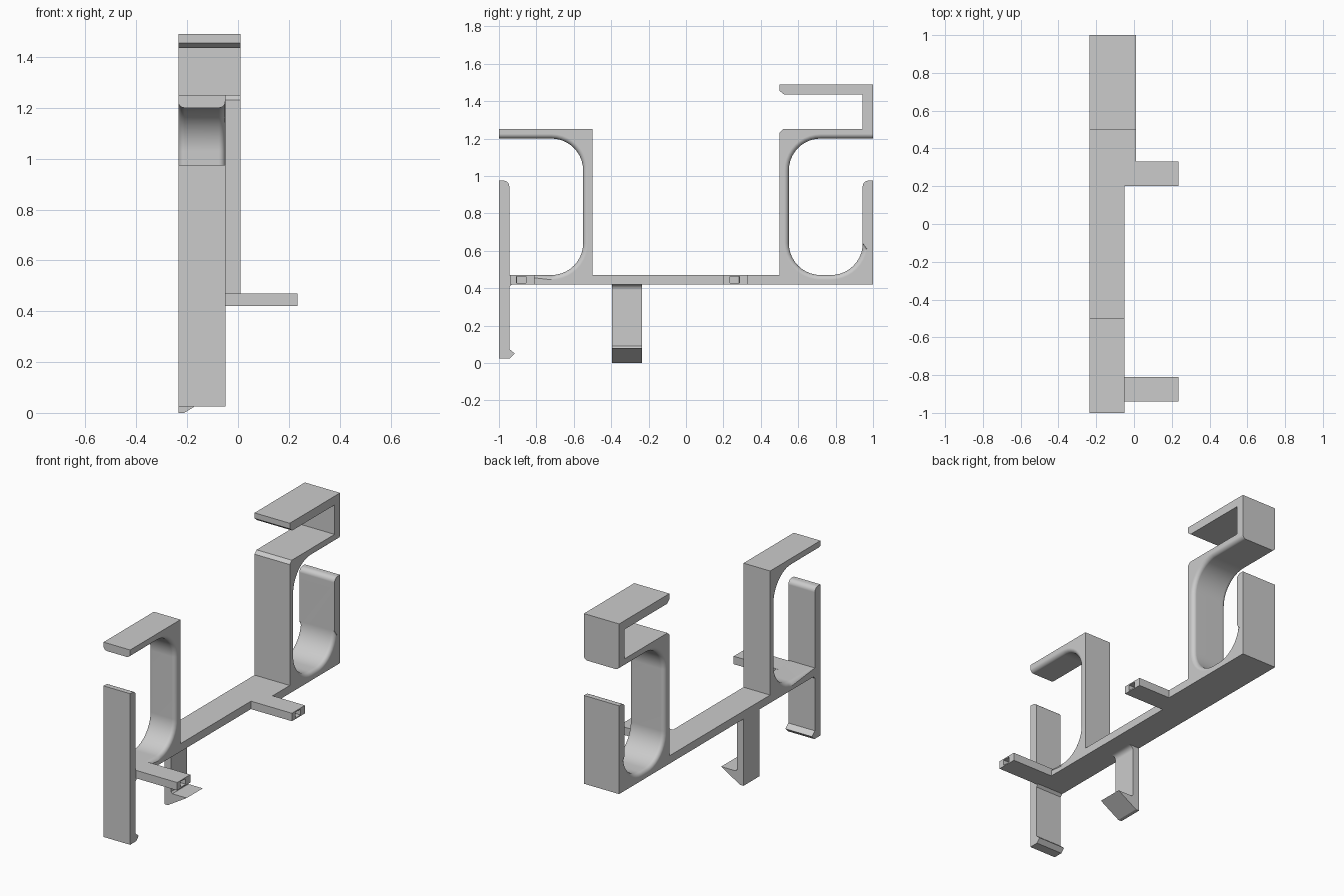
import bpy, bmesh
from math import sin, cos, radians
from mathutils import Vector

cube = bpy.data.objects.get("Cube")
if cube:
    bpy.data.objects.remove(cube)

grey = bpy.data.materials.new("light grey plastic")
grey.use_nodes = True
grey.diffuse_color = (0.6, 0.6, 0.6, 1)
grey.node_tree.nodes["Principled BSDF"].inputs["Base Color"].default_value = (0.6, 0.6, 0.6, 1)

LEFT_EDGE = -0.235
BASE, FLOOR, CEILING, SHELF = 0.42, 0.47, 1.2, 1.25
R = 0.17


def arc(cu, cv, r, start, end, steps=10):
    angles = [radians(start + (end - start) * i / steps) for i in range(steps + 1)]
    return [(cu + r * cos(a), cv + r * sin(a)) for a in angles]


def finish(name, bm):
    bmesh.ops.recalc_face_normals(bm, faces=bm.faces)
    mesh = bpy.data.meshes.new(name)
    bm.to_mesh(mesh)
    bm.free()
    mesh.materials.append(grey)
    obj = bpy.data.objects.new(name, mesh)
    bpy.context.collection.objects.link(obj)
    bpy.ops.object.select_all(action='DESELECT')
    obj.select_set(True)
    bpy.context.view_layer.objects.active = obj
    bpy.ops.object.shade_smooth_by_angle(angle=radians(30))
    obj.modifiers.new("flat sides", 'WEIGHTED_NORMAL').keep_sharp = True
    return obj


def extrude_profile(name, points, offset, soft_edge=None):
    """Extrude a closed outline and round the edges chosen by soft_edge."""
    bm = bmesh.new()
    face = bm.faces.new([bm.verts.new(p) for p in points])
    result = bmesh.ops.extrude_face_region(bm, geom=[face], use_keep_orig=True)
    moved = [v for v in result["geom"] if isinstance(v, bmesh.types.BMVert)]
    bmesh.ops.translate(bm, verts=moved, vec=offset)
    bmesh.ops.recalc_face_normals(bm, faces=bm.faces)
    if soft_edge:
        edges = []
        for e in bm.edges:
            a, b = e.verts
            mid = (a.co + b.co) / 2
            if abs(a.co.x - b.co.x) < 1e-4 and soft_edge(mid.y, mid.z):
                edges.append(e)
        bmesh.ops.bevel(bm, geom=edges, offset=0.025, segments=5, profile=0.5,
                        affect='EDGES')
    return finish(name, bm)


# Front clip: snap plate, base rail and open loop in one outline
front = [(-1, 0.025), (-0.94, 0.025), (-0.915, 0.05), (-0.945, 0.075),
         (-0.945, 0.405), (-0.93, BASE), (0.2, BASE), (0.2, FLOOR),
         (-0.5, FLOOR), (-0.5, SHELF), (-1, SHELF), (-1, CEILING)]
front += arc(-0.55 - R, CEILING - R, R, 90, 0)
front += arc(-0.55 - R, FLOOR + R, R, 0, -90)
front += [(-0.945, FLOOR)]
front += arc(-0.975, 0.945, 0.03, 0, 90, 5)
front += [(-1, 0.975)]
extrude_profile("front_clip_and_rail", [(LEFT_EDGE, y, z) for y, z in front],
                (0.185, 0, 0),
                lambda y, z: 0.465 < z < 1.21 and y < -0.549 and (z > 1 or y > -0.93))

# Back clip: wider loop with a second hook on top
back = [(0.2, BASE), (1, BASE), (1, 0.975)]
back += arc(0.975, 0.945, 0.03, 90, 180, 5)
back += arc(0.945 - R, FLOOR + R, R, 0, -90)
back += arc(0.55 + R, FLOOR + R, R, 270, 180)
back += arc(0.55 + R, CEILING - R, R, 180, 90)
back += [(1, CEILING), (1, 1.49), (0.5, 1.49), (0.5, 1.455), (0.525, 1.435),
         (0.945, 1.435), (0.945, SHELF), (0.52, SHELF), (0.5, 1.23),
         (0.5, FLOOR), (0.2, FLOOR)]
extrude_profile("back_clip", [(LEFT_EDGE, y, z) for y, z in back], (0.245, 0, 0),
                lambda y, z: 0.465 < z < 1.21 and y > 0.549 and (z > 1.1 or y < 0.944))

# Snap hook below the rail
hook = [(LEFT_EDGE, 0), (-0.212, 0), (-0.08, 0.08), (-0.18, 0.08), (-0.19, 0.09)]
hook += arc(-0.16, 0.39, 0.03, 180, 90, 5)
hook += [(LEFT_EDGE, BASE)]
extrude_profile("lower_hook", [(x, -0.395, z) for x, z in hook], (0, 0.16, 0))


# Side arms with a slot in the end
def side_arm(name, y0, y1, slot_y):
    x0, x1 = -0.1, 0.235
    bm = bmesh.new()
    bmesh.ops.create_cube(bm, size=1)
    for v in bm.verts:
        v.co = Vector((x1 if v.co.x > 0 else x0, y1 if v.co.y > 0 else y0,
                       FLOOR if v.co.z > 0 else BASE))
    end = max(bm.faces, key=lambda f: f.calc_center_median().x)
    bmesh.ops.inset_individual(bm, faces=[end], thickness=0.01)
    middle = end.calc_center_median()
    for v in end.verts:
        v.co.y = slot_y + (0.025 if v.co.y > middle.y else -0.025)
    bmesh.ops.inset_individual(bm, faces=[end], thickness=0.0005, depth=-0.1)
    finish(name, bm)


side_arm("front_side_arm", -0.94, -0.81, -0.88)
side_arm("back_side_arm", 0.2, 0.33, 0.26)
